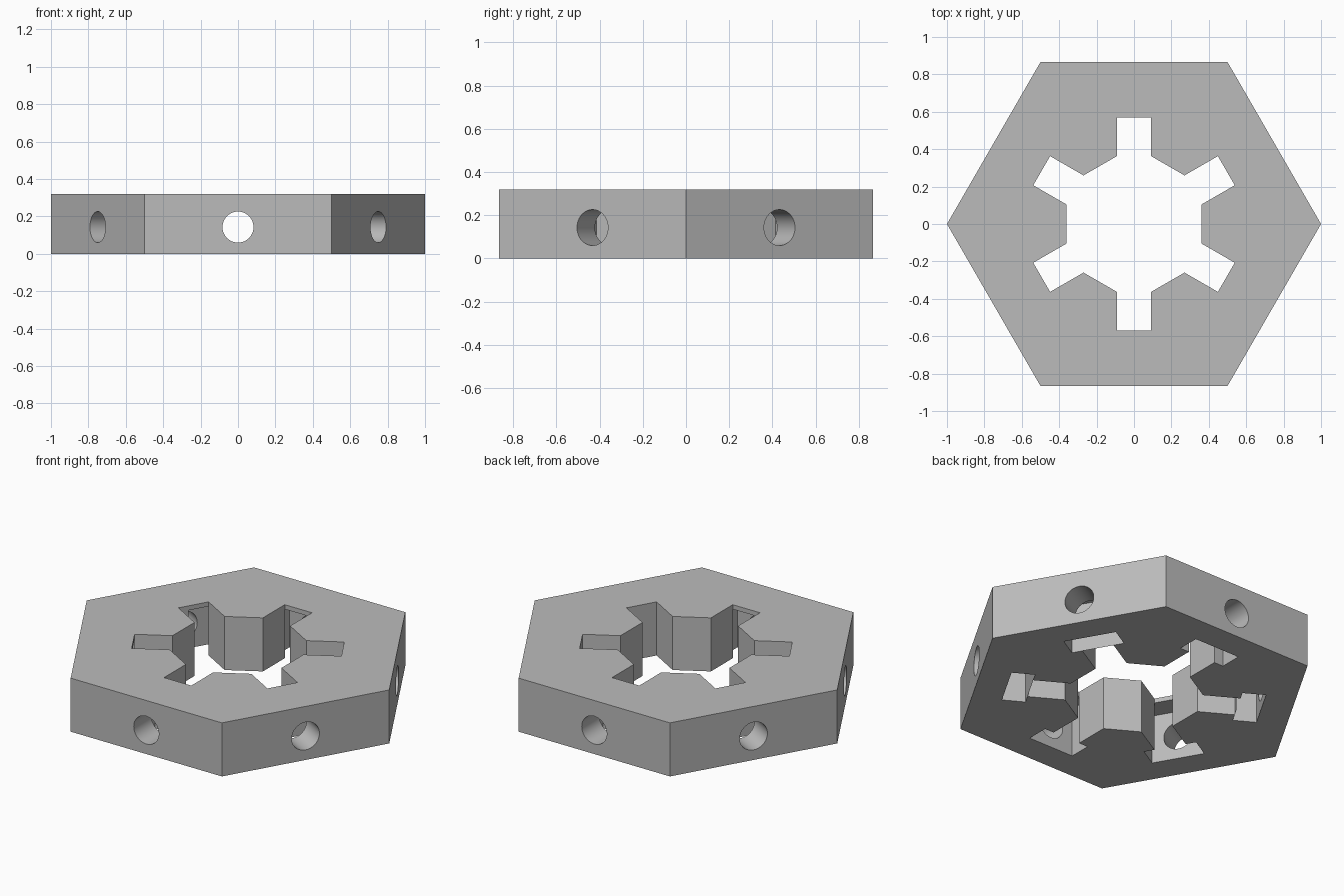
import bpy, bmesh, math
from mathutils import Matrix, Vector

cube = bpy.data.objects.get("Cube")
if cube:
    bpy.data.objects.remove(cube, do_unlink=True)

HEIGHT = 0.32
APOTHEM = math.sqrt(3) / 2
SLOT_HALF, SLOT_END, CORE = 0.09, 0.57, 0.36
POCKET_END, POCKET_HALF, POCKET_TOP = 0.70, 0.15, 0.293
HOLE_Z, HOLE_R = 0.143, 0.083

grey = bpy.data.materials.new("plain_grey")
grey.use_nodes = True
color = (0.5, 0.5, 0.5, 1)
grey.diffuse_color = color
grey.node_tree.nodes["Principled BSDF"].inputs["Base Color"].default_value = color


def make_object(name, bm):
    bmesh.ops.recalc_face_normals(bm, faces=bm.faces)
    mesh = bpy.data.meshes.new(name)
    bm.to_mesh(mesh)
    bm.free()
    mesh.materials.append(grey)
    obj = bpy.data.objects.new(name, mesh)
    bpy.context.collection.objects.link(obj)
    return obj


def prism(name, points, bottom, top):
    bm = bmesh.new()
    face = bm.faces.new([bm.verts.new((x, y, bottom)) for x, y in points])
    out = bmesh.ops.extrude_face_region(bm, geom=[face])
    verts = [v for v in out["geom"] if isinstance(v, bmesh.types.BMVert)]
    bmesh.ops.translate(bm, verts=verts, vec=(0, 0, top - bottom))
    return make_object(name, bm)


def side_turns():
    """Rotations that carry +x onto each of the six side directions."""
    return [Matrix.Rotation(math.radians(30 + 60 * i), 4, "Z") for i in range(6)]


def cut(target, cutter):
    mod = target.modifiers.new(cutter.name, "BOOLEAN")
    mod.operation = "DIFFERENCE"
    mod.solver = "EXACT"
    mod.object = cutter
    bpy.context.view_layer.objects.active = target
    bpy.ops.object.modifier_apply(modifier=mod.name)
    bpy.data.objects.remove(cutter, do_unlink=True)


# Hexagonal body
corners = [(math.cos(math.radians(60 * i)), math.sin(math.radians(60 * i)))
           for i in range(6)]
body = prism("hexagonal_body", corners, 0, HEIGHT)

# Central opening with six radial slots
mouth = (CORE - SLOT_HALF * 0.5) / APOTHEM
slot = [(mouth, -SLOT_HALF), (SLOT_END, -SLOT_HALF),
        (SLOT_END, SLOT_HALF), (mouth, SLOT_HALF)]
star = [(turn @ Vector((x, y, 0))).xy for turn in side_turns() for x, y in slot]
cut(body, prism("slotted_opening", star, -0.1, HEIGHT + 0.1))

# Nut pockets, open below and closed above
bm = bmesh.new()
for turn in side_turns():
    size = Matrix.Diagonal((POCKET_END - SLOT_END, 2 * POCKET_HALF, POCKET_TOP + 0.1, 1))
    place = Matrix.Translation(((POCKET_END + SLOT_END) / 2, 0, (POCKET_TOP - 0.1) / 2))
    bmesh.ops.create_cube(bm, size=1, matrix=turn @ place @ size)
cut(body, make_object("nut_pockets", bm))

# Round bolt holes through each side into the pockets
bm = bmesh.new()
for turn in side_turns():
    start, end = 0.64, 1.0
    place = Matrix.Translation(((start + end) / 2, 0, HOLE_Z))
    bmesh.ops.create_cone(bm, cap_ends=True, segments=48, radius1=HOLE_R,
                          radius2=HOLE_R, depth=end - start,
                          matrix=turn @ place @ Matrix.Rotation(math.pi / 2, 4, "Y"))
cut(body, make_object("bolt_holes", bm))

# Smooth hole walls, crisp edges elsewhere
bpy.ops.object.select_all(action="DESELECT")
body.select_set(True)
bpy.context.view_layer.objects.active = body
bpy.ops.object.shade_smooth_by_angle(angle=math.radians(30))
